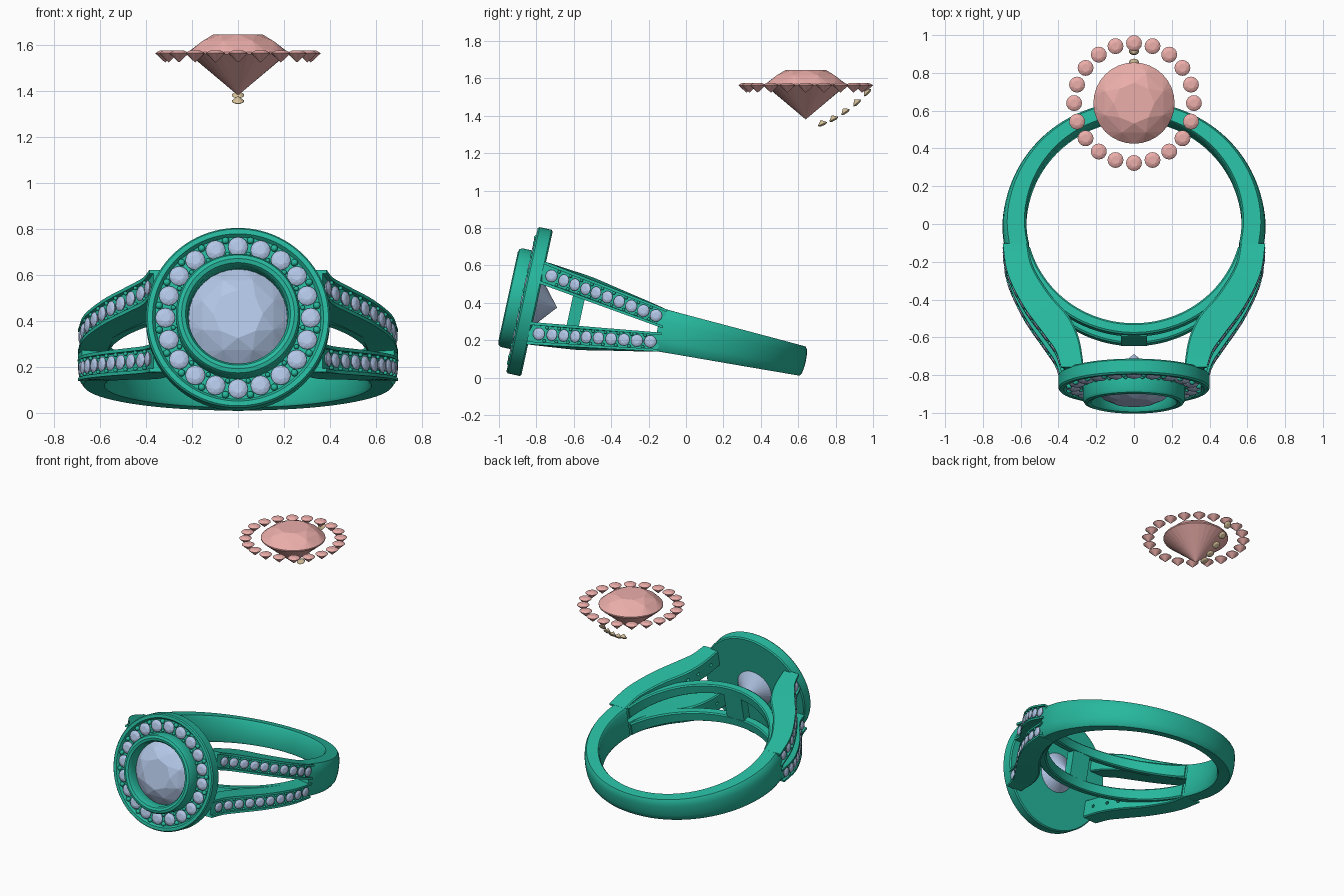
import bpy, bmesh
from math import sin, cos, pi, radians
from mathutils import Vector, Matrix

if "Cube" in bpy.data.objects:
    bpy.data.objects.remove(bpy.data.objects["Cube"])

# The ring is built lying flat (head towards -y), then tilted by this matrix
TILT = Matrix.Translation((0, 0, 0.224)) @ Matrix.Rotation(radians(-12.3), 4, 'X')


def material(name, rgb):
    m = bpy.data.materials.new(name)
    m.diffuse_color = (*rgb, 1)
    m.use_nodes = True
    m.node_tree.nodes["Principled BSDF"].inputs["Base Color"].default_value = m.diffuse_color
    return m


METAL = material("green_metal", (0.02, 0.48, 0.34))
BLUE = material("blue_stone", (0.45, 0.57, 0.80))
PINK = material("pink_stone", (0.83, 0.42, 0.40))
TAN = material("tan_stone", (0.66, 0.52, 0.32))


def finish(name, bm, mat, matrix=TILT, smooth=True):
    bmesh.ops.recalc_face_normals(bm, faces=bm.faces[:])
    if smooth:
        for f in bm.faces:
            f.smooth = True
        for e in bm.edges:
            e.smooth = len(e.link_faces) == 2 and e.calc_face_angle(0) < radians(35)
    me = bpy.data.meshes.new(name)
    bm.to_mesh(me)
    bm.free()
    ob = bpy.data.objects.new(name, me)
    bpy.context.collection.objects.link(ob)
    ob.matrix_world = matrix
    if mat:
        me.materials.append(mat)
    return ob


def sweep(name, sections, profile):
    """sections: (inner xy, outer xy, w low, w high); profile: (depth, across) in 0..1"""
    bm = bmesh.new()
    rings = []
    for a, b, lo, hi in sections:
        a, b = Vector(a), Vector(b)
        rings.append([bm.verts.new((*(a.lerp(b, s)), lo + (hi - lo) * t)) for s, t in profile])
    n = len(profile)
    for r, q in zip(rings, rings[1:]):
        for i in range(n):
            bm.faces.new((r[i], r[(i + 1) % n], q[(i + 1) % n], q[i]))
    bm.faces.new(rings[0])
    bm.faces.new(rings[-1])
    return finish(name, bm, METAL)


def curve(pts, t):
    """Catmull-Rom point at t in 0..1"""
    p = [Vector(q) for q in pts]
    p = [2 * p[0] - p[1]] + p + [2 * p[-1] - p[-2]]
    u = t * (len(pts) - 1)
    i = min(int(u), len(pts) - 2)
    u -= i
    a, b, c, d = p[i:i + 4]
    return 0.5 * (2 * b + (c - a) * u + (2 * a - 5 * b + 4 * c - d) * u * u + (3 * b - a - 3 * c + d) * u ** 3)


def frame(pos, normal):
    return Matrix.Translation(pos) @ Vector(normal).to_track_quat('Z', 'Y').to_matrix().to_4x4()


def gem(bm, m, r, crown, depth, girdle=16):
    """Brilliant cut: table, crown, girdle, culet"""
    pts = [(0, 0, -depth)]
    for n, rad, z, off in ((8, .5, crown, 0), (8, .78, crown * .64, .5), (girdle, 1, .02, 0), (girdle, 1, -.02, 0)):
        pts += [(rad * cos((i + off) * 2 * pi / n), rad * sin((i + off) * 2 * pi / n), z) for i in range(n)]
    vs = [bm.verts.new(m @ (Vector(p) * r)) for p in pts]
    bmesh.ops.convex_hull(bm, input=vs)


def bead(bm, pos, r):
    bmesh.ops.create_icosphere(bm, subdivisions=2, radius=r, matrix=Matrix.Translation(pos))


# Main band around the back
def half_width(y):
    return 0.08 + 0.035 * (0.65 - y) / 0.8


ROUND = [(.08, 0), (0, .08), (0, .92), (.08, 1), (.8, 1), (.92, .9), (.98, .72), (1, .5), (.98, .28), (.92, .1), (.8, 0)]
band = []
for i in range(73):
    f = radians(-103 + 206 * i / 72)
    ro = 0.655 + 0.042 * min(1, abs(f) / (pi / 2)) ** 1.3
    d = Vector((sin(f), cos(f)))
    h = half_width(0.66 * cos(f))
    band.append((d * 0.57, d * ro, -h, h))
sweep("main_band", band, ROUND)

# Inner rails closing the finger hole behind the head, and the post between them
SOFT = [(.15, 0), (0, .1), (0, .9), (.15, 1), (.85, 1), (1, .9), (1, .1), (.85, 0)]
for sw, label in ((1, "upper"), (-1, "lower")):
    rail = []
    for i in range(49):
        f = radians(-75 + 150 * i / 48)
        d = Vector((sin(f), -cos(f)))
        k = (0.57 * cos(f) - 0.147) / 0.423
        lo, hi = 0.02 + 0.065 * k, 0.115 + 0.04 * k
        rail.append((d * 0.57, d * 0.63, sw * lo, sw * hi))
    sweep(label + "_inner_rail", rail, SOFT)
bm = bmesh.new()
bmesh.ops.create_cube(bm, size=1, matrix=Matrix.Translation((0, -0.603, 0)) @ Matrix.Diagonal((0.14, 0.065, 0.24, 1)))
finish("gallery_post", bm, METAL, smooth=False)

# Split shoulders: channel profile, drilled seats, stones and beads
OUTER = [(.695, -.13), (.668, -.3), (.585, -.48), (.475, -.64), (.415, -.73), (.385, -.825)]
INNER = [(.562, -.13), (.535, -.26), (.45, -.41), (.345, -.54), (.29, -.67), (.265, -.825)]
CHANNEL = [(.06, 0), (0, .06), (0, .94), (.06, 1), (1, 1), (1, .87), (.86, .87), (.86, .13), (1, .13), (1, 0)]


def arm_section(t):
    a, b = curve(INNER, t), curve(OUTER, t)
    k = (-b.y - .13) / .695
    return a, b, .012 + .093 * k, .115 + .112 * k


shoulder_stones, beads = bmesh.new(), bmesh.new()
for sx, side in ((1, "right"), (-1, "left")):
    for sw, level in ((1, "upper"), (-1, "lower")):
        secs = []
        for i in range(41):
            a, b, lo, hi = arm_section(i / 40)
            secs.append(((sx * a.x, a.y), (sx * b.x, b.y), sw * lo, sw * hi))
        arm = sweep(f"{side}_{level}_shoulder", secs, CHANNEL)
        drill = bmesh.new()
        # spread the stones evenly along the arc length
        fine = [curve(OUTER, i / 200) for i in range(201)]
        length = [0]
        for p, q in zip(fine, fine[1:]):
            length.append(length[-1] + (q - p).length)
        for j in range(21):
            target = .012 + (length[-1] - .03) * j / 20
            t = min(range(201), key=lambda i: abs(length[i] - target)) / 200
            a, b, lo, hi = arm_section(t)
            tan = curve(OUTER, min(1, t + .01)) - curve(OUTER, max(0, t - .01))
            nrm = Vector((-tan.y * sx, tan.x, 0)).normalized()
            top = Vector((sx * b.x, b.y, sw * (lo + hi) / 2)) - nrm * .006
            if j % 2:
                gem(shoulder_stones, frame(top, nrm), .033, .3, .95)
                bmesh.ops.create_cone(drill, cap_ends=True, segments=12, radius1=.011, radius2=.011,
                                      depth=.3, matrix=frame(top - nrm * .07, nrm))
            elif 0 < j < 20:
                for e in (.2, .8):
                    bead(beads, Vector((top.x, top.y, sw * (lo + (hi - lo) * e))), .009)
        cutter = finish(f"{side}_{level}_seat_cutter", drill, None, smooth=False)
        cutter.hide_render = True
        cutter.hide_viewport = True
        mod = arm.modifiers.new("seats", 'BOOLEAN')
        mod.object = cutter
        mod.operation = 'DIFFERENCE'
finish("shoulder_stones", shoulder_stones, BLUE, smooth=False)

# Round head: halo plate with raised centre bezel, turned about the forward axis
HEAD = [(.135, .815), (.392, .815), (.4, .823), (.4, .888), (.393, .897), (.372, .897), (.36, .88), (.27, .88),
        (.27, .955), (.262, .968), (.245, .974), (.228, .968), (.217, .95), (.217, .888)]
bm = bmesh.new()
N = 96
rings = [[bm.verts.new((r * sin(2 * pi * i / N), -v, r * cos(2 * pi * i / N))) for i in range(N)] for r, v in HEAD]
for r, q in zip(rings, rings[1:] + rings[:1]):
    for i in range(N):
        bm.faces.new((r[i], r[(i + 1) % N], q[(i + 1) % N], q[i]))
finish("halo_head", bm, METAL)

bm = bmesh.new()
gem(bm, frame((0, -.89, 0), (0, -1, 0)), .215, .37, .86, 32)
finish("centre_stone", bm, BLUE, smooth=False)

halo = bmesh.new()
for i in range(20):
    f = i * pi / 10
    gem(halo, frame((.316 * sin(f), -.89, .316 * cos(f)), (0, -1, 0)), .043, .3, .95)
    f += pi / 20
    for r, size in ((.347, .016), (.285, .011)):
        bead(beads, Vector((r * sin(f), -.89, r * cos(f))), size)
finish("halo_stones", halo, BLUE, smooth=False)
finish("setting_beads", beads, METAL)

# Loose stone layout floating above the ring
FLAT = Matrix.Identity(4)
bm = bmesh.new()
gem(bm, Matrix.Translation((0, .64, 1.565)), .215, .37, .86, 32)
finish("loose_centre_stone", bm, PINK, FLAT, smooth=False)
bm = bmesh.new()
for i in range(20):
    f = i * pi / 10
    gem(bm, Matrix.Translation((.317 * sin(f), .64 + .317 * cos(f), 1.563)), .042, .3, .95)
finish("loose_halo_stones", bm, PINK, FLAT, smooth=False)
bm = bmesh.new()
ROW = [(.73, 1.355), (.79, 1.381), (.853, 1.42), (.915, 1.468), (.97, 1.523)]
for i in range(5):
    p = curve(ROW, i / 4)
    d = curve(ROW, min(1, i / 4 + .05)) - curve(ROW, max(0, i / 4 - .05))
    gem(bm, frame((0, p.x, p.y), (0, d.y, -d.x)), .027, .3, .9)
finish("loose_row_stones", bm, TAN, FLAT, smooth=False)
